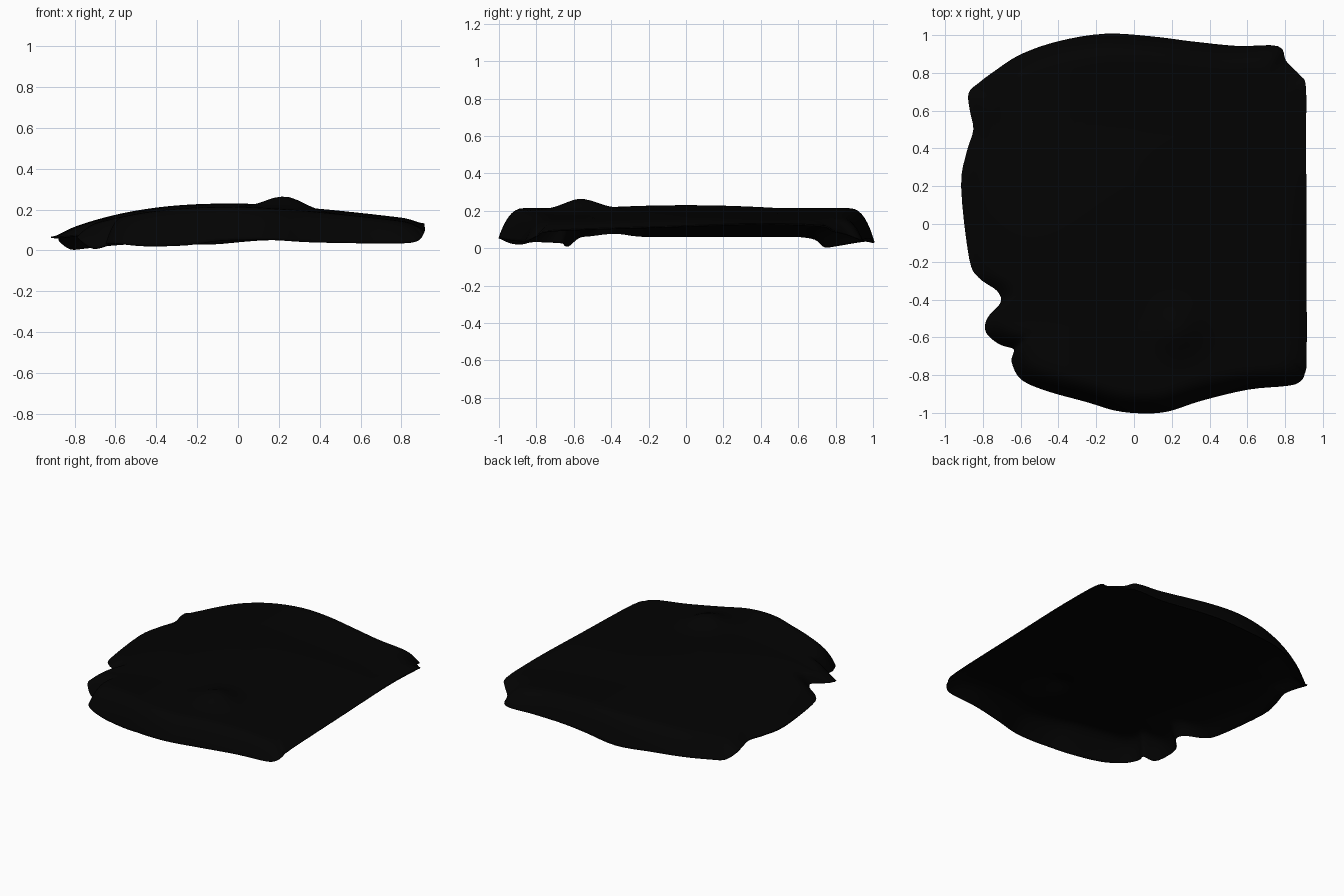
import bpy, bmesh, math
from mathutils import Vector

cube = bpy.data.objects.get("Cube")
if cube:
    bpy.data.objects.remove(cube, do_unlink=True)

# Rim of the draped sheet, counter-clockwise control points (x, y, z)
RIM = [
    (.91, -.7, .09), (.9, -.79, .065), (.875, -.83, .045), (.81, -.85, .035),
    (.6, -.87, .035), (.35, -.93, .04), (.18, -.985, .05), (.04, -.995, .05),
    (-.1, -.98, .045), (-.25, -.935, .025), (-.45, -.88, .02), (-.59, -.82, .032),
    (-.64, -.73, .03), (-.63, -.66, .025), (-.71, -.63, .008), (-.78, -.57, .055),
    (-.77, -.5, .065), (-.7, -.42, .075), (-.72, -.35, .075), (-.82, -.28, .065),
    (-.87, -.18, .06), (-.915, .2, .06), (-.885, .38, .06), (-.848, .5, .06),
    (-.868, .6, .06), (-.875, .69, .045), (-.82, .74, .005), (-.74, .8, .01),
    (-.6, .89, .025), (-.4, .96, .035), (-.15, 1, .028), (.1, .985, .048),
    (.3, .96, .05), (.55, .935, .04), (.76, .935, .04), (.8, .86, .07),
    (.88, .78, .09), (.91, .72, .115), (.91, .4, .125), (.91, -.1, .11),
]
STEPS = 4
RINGS = 36
SKIRT = 0.13        # width of the rolled border, as a share of the radius
THICKNESS = 0.008


def smooth_loop(points, steps):
    """Closed smooth curve through the control points."""
    pts = [Vector(p) for p in points]
    count = len(pts)
    loop = []
    for i in range(count):
        a, b, c, d = (pts[(i + k) % count] for k in (-1, 0, 1, 2))
        for s in range(steps):
            t = s / steps
            loop.append(0.5 * (2 * b + (c - a) * t
                               + (2 * a - 5 * b + 4 * c - d) * t ** 2
                               + (3 * b - a - 3 * c + d) * t ** 3))
    return loop


def crown(x, y):
    """Height of the broad top: arched to one side, with one small lump."""
    if x > 0:
        height = 0.222 - 0.095 * x ** 1.4
    else:
        height = 0.222 - 0.2 * abs(x) ** 2.5
    height -= 0.016 * min(1, (y / 0.5) ** 2)
    lump = ((x - 0.23) ** 2 + (y + 0.56) ** 2) / 0.016
    return height + 0.062 * math.exp(-lump)


def sheet_point(edge, scale):
    """Point between centre and rim, with the border rolling down."""
    x, y = edge.x * scale, edge.y * scale
    inward = min(1, (1 - scale) / SKIRT)
    rise = 1 - (1 - inward) ** 2.5
    return (x, y, edge.z + (crown(x, y) - edge.z) * rise)


# Black cloth material
black = bpy.data.materials.new("black_cloth")
black.use_nodes = True
colour = (0.0008, 0.0008, 0.0008, 1)
black.diffuse_color = colour
for node in black.node_tree.nodes:
    if node.type == 'BSDF_PRINCIPLED':
        node.inputs["Base Color"].default_value = colour

# Draped sheet built from concentric rings, closer together at the rim
bm = bmesh.new()
rim = smooth_loop(RIM, STEPS)
count = len(rim)
centre = bm.verts.new((0, 0, crown(0, 0)))
previous = None
for ring in range(1, RINGS + 1):
    scale = 1 - (1 - ring / RINGS) ** 1.5
    verts = [bm.verts.new(sheet_point(edge, scale)) for edge in rim]
    for i in range(count):
        j = (i + 1) % count
        if previous:
            bm.faces.new((previous[i], verts[i], verts[j], previous[j]))
        else:
            bm.faces.new((centre, verts[i], verts[j]))
    previous = verts

mesh = bpy.data.meshes.new("draped_sheet")
bm.to_mesh(mesh)
bm.free()
mesh.materials.append(black)
sheet = bpy.data.objects.new("draped_sheet", mesh)
bpy.context.collection.objects.link(sheet)

# Thin cloth, hollow underneath
solid = sheet.modifiers.new("thickness", 'SOLIDIFY')
solid.thickness = THICKNESS
solid.offset = -1

bpy.ops.object.select_all(action='DESELECT')
sheet.select_set(True)
bpy.context.view_layer.objects.active = sheet
bpy.ops.object.shade_smooth_by_angle(angle=math.radians(50))
